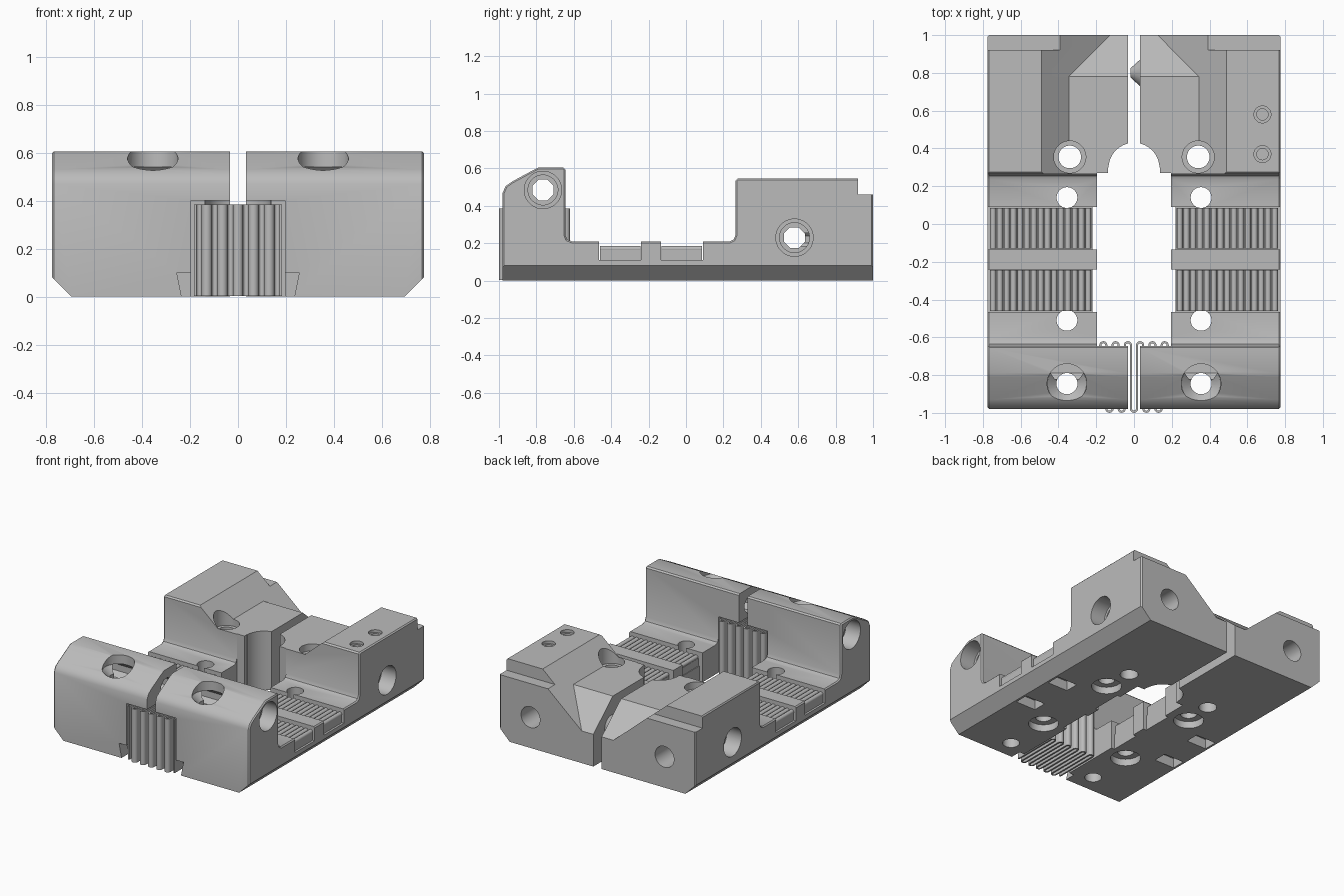
import bpy, bmesh, math
from mathutils import Matrix, Vector

if "Cube" in bpy.data.objects:
    bpy.data.objects.remove(bpy.data.objects["Cube"], do_unlink=True)

grey = bpy.data.materials.new("machined grey")
grey.use_nodes = True
grey.diffuse_color = (0.5, 0.5, 0.5, 1)
grey.node_tree.nodes["Principled BSDF"].inputs["Base Color"].default_value = (0.5, 0.5, 0.5, 1)

TURN = {"X": Matrix.Rotation(math.pi / 2, 4, "Y"),
        "Y": Matrix.Rotation(-math.pi / 2, 4, "X"),
        "Z": Matrix.Identity(4)}


def finish(name, bm):
    bmesh.ops.recalc_face_normals(bm, faces=bm.faces)
    mesh = bpy.data.meshes.new(name)
    bm.to_mesh(mesh)
    bm.free()
    mesh.materials.append(grey)
    ob = bpy.data.objects.new(name, mesh)
    bpy.context.collection.objects.link(ob)
    return ob


def activate(ob):
    bpy.ops.object.select_all(action="DESELECT")
    ob.select_set(True)
    bpy.context.view_layer.objects.active = ob


def add_cyl(bm, axis, start, length, r, r2=None, sides=32):
    """Cylinder or cone from start along the positive axis."""
    spin = Matrix.Rotation(math.pi / sides, 4, "Z")
    m = Matrix.Translation(start) @ TURN[axis] @ Matrix.Translation((0, 0, length / 2)) @ spin
    bmesh.ops.create_cone(bm, cap_ends=True, segments=sides, radius1=r,
                          radius2=r if r2 is None else r2, depth=length, matrix=m)


def add_hull(bm, points):
    verts = [bm.verts.new(p) for p in points]
    bmesh.ops.convex_hull(bm, input=verts)


def add_box(bm, xs, ys, zs):
    add_hull(bm, [(x, y, z) for x in xs for y in ys for z in zs])


def cut(body, add, *args, **kw):
    bm = bmesh.new()
    add(bm, *args, **kw)
    cutter = finish("cutter", bm)
    cutter.hide_render = True
    activate(body)
    mod = body.modifiers.new("cut", "BOOLEAN")
    mod.operation, mod.solver, mod.object = "DIFFERENCE", "EXACT", cutter
    bpy.ops.object.modifier_apply(modifier=mod.name)
    bpy.data.objects.remove(cutter, do_unlink=True)


# Side profile of one half, swept across its width
INNER, OUTER = 0.033, 0.775
profile = [(-.98, 0), (-.98, .47), (-.965, .505), (-.93, .53), (-.81, .595), (-.79, .605),
           (-.655, .605), (-.645, .595), (-.645, .245), (-.635, .22), (-.61, .21),
           (.235, .21), (.255, .22), (.265, .245), (.265, .535), (.275, .545), (1, .545), (1, 0)]
bm = bmesh.new()
face = bm.faces.new([bm.verts.new((INNER, y, z)) for y, z in profile])
ext = bmesh.ops.extrude_face_region(bm, geom=[face])
bmesh.ops.translate(bm, vec=(OUTER - INNER, 0, 0),
                    verts=[g for g in ext["geom"] if isinstance(g, bmesh.types.BMVert)])
rim = [e for e in bm.edges if all(v.co.x > OUTER - .001 for v in e.verts)]
bmesh.ops.bevel(bm, geom=rim, offset=.008, segments=1, affect="EDGES")
left = finish("left_half", bm)

# Lower outer chamfer
cut(left, add_hull, [(x, y, z) for y in (-1.1, 1.1)
                     for x, z in ((.69, -.005), (.78, .085), (.9, .085), (.9, -.1), (.69, -.1))])
# Central opening, spring window and rounded rear throat
cut(left, add_box, (-.1, .195), (-.645, .27), (-.1, .8))
cut(left, add_box, (-.1, .195), (-1.1, -.6), (-.1, .4))
cut(left, add_box, (-.1, .138), (.2, .3), (-.1, .8))
cut(left, add_cyl, "Z", (0, .295, -.1), 1, .135, sides=48)
# Spring retaining notch
cut(left, add_hull, [(x, y, z) for y in (-1.1, -.9)
                     for x, z in ((.15, -.05), (.225, -.05), (.255, .1), (.15, .1))])
# Lowered rear platform, its sloping side and the falling lead-in
cut(left, add_hull, [(x, y, z) for y in (.2, 1.1)
                     for x, z in ((-.05, .42), (.345, .42), (.548, .595), (-.05, .595))])
cut(left, add_hull, [(-.05, .78, .42), (.345, .78, .42), (.438, .78, .5), (-.05, .78, .5),
                     (-.05, 1.1, .144), (.025, 1.1, .144), (.438, 1.1, .5), (-.05, 1.1, .5)])
# Rear top step
cut(left, add_box, (.3, .9), (.92, 1.1), (.46, .7))

# Pad pockets with slots underneath
POCKETS = ((-.465, -.24), (-.135, .09))
for y0, y1 in POCKETS:
    cut(left, add_box, (.1, .9), (y0, y1), (.11, .4))
    cut(left, add_box, (.1, .22), (y0, y1), (-.1, .4))
    mid = (y0 + y1) / 2
    cut(left, add_box, (.52, .68), (mid - .05, mid + .05), (-.1, .07))

# Vertical holes
cut(left, add_cyl, "Z", (.34, .355, -.1), 1, .06)
cut(left, add_cyl, "Z", (.34, .355, .37), .5, .085)
for y in (.14, -.51):
    cut(left, add_cyl, "Z", (.355, y, -.1), 1, .055)
    cut(left, add_cyl, "Z", (.355, y, -.1), .15, .1)
cut(left, add_cyl, "Z", (.355, -.845, -.1), 1, .056)
cut(left, add_cyl, "Z", (.355, -.845, .54), .5, .105)
cut(left, add_cyl, "Z", (.355, -.845, .49), .051, .05, .105)

# Cross holes, stepped and ending in an octagon
for y, z in ((-.765, .485), (.58, .23)):
    cut(left, add_cyl, "X", (-.1, y, z), 1.1, .06, sides=8)
    cut(left, add_cyl, "X", (.56, y, z), .5, .08)
    cut(left, add_cyl, "X", (.66, y, z), .4, .1)
# Rear holes
cut(left, add_cyl, "Y", (.53, .72, .22), .5, .075)
cut(left, add_cyl, "Y", (.53, .6, .22), .3, .05, sides=8)

# Opposite half
bm = bmesh.new()
bm.from_mesh(left.data)
bmesh.ops.scale(bm, vec=(-1, 1, 1), verts=bm.verts)
bmesh.ops.reverse_faces(bm, faces=bm.faces)
right = finish("right_half", bm)

# Two small top holes on one side only
for y in (.58, .37):
    cut(left, add_cyl, "Z", (.68, y, .4), .3, .03)
    cut(left, add_cyl, "Z", (.68, y, .525), .2, .045)

# Pointed locating screw in the gap
bm = bmesh.new()
add_cyl(bm, "X", (-.018, .8, .22), .06, .025, .08)
tip = finish("locating_tip", bm)

# Ribbed pads
pads = []
for side in (1, -1):
    for i, (y0, y1) in enumerate(POCKETS):
        bm = bmesh.new()
        y0, y1 = y0 + .004, y1 - .004
        add_box(bm, (side * .225, side * .76), (y0, y1), (.1, .165))
        for k in range(15):
            add_cyl(bm, "Y", (side * (.242 + .036 * k), y0, .17), y1 - y0, .016, sides=12)
        pads.append(finish(f"{'left' if side > 0 else 'right'}_pad_{i + 1}", bm))

# Folded spring sheet: straight runs joined by half-round turns
PITCH, RUNS, FRONT, BACK = .0325, 12, -.978, -.642
path = []
for k in range(RUNS):
    x = (k - (RUNS - 1) / 2) * PITCH
    ends = (FRONT, BACK) if k % 2 == 0 else (BACK, FRONT)
    path += [(x, y) for y in ends]
    if k < RUNS - 1:
        out = 1 if ends[1] == BACK else -1
        r = PITCH / 2
        for a in range(1, 8):
            t = math.pi * a / 8
            path.append((x + r - r * math.cos(t), ends[1] + out * r * math.sin(t)))
bm = bmesh.new()
low = [bm.verts.new((x, y, .003)) for x, y in path]
high = [bm.verts.new((x, y, .385)) for x, y in path]
for i in range(len(path) - 1):
    bm.faces.new((low[i], low[i + 1], high[i + 1], high[i]))
spring = finish("folded_spring", bm)
activate(spring)
solid = spring.modifiers.new("sheet", "SOLIDIFY")
solid.thickness, solid.offset = .011, 0
bpy.ops.object.modifier_apply(modifier=solid.name)

for ob in [left, right, tip, spring] + pads:
    activate(ob)
    bpy.ops.object.shade_smooth_by_angle(angle=math.radians(32))
